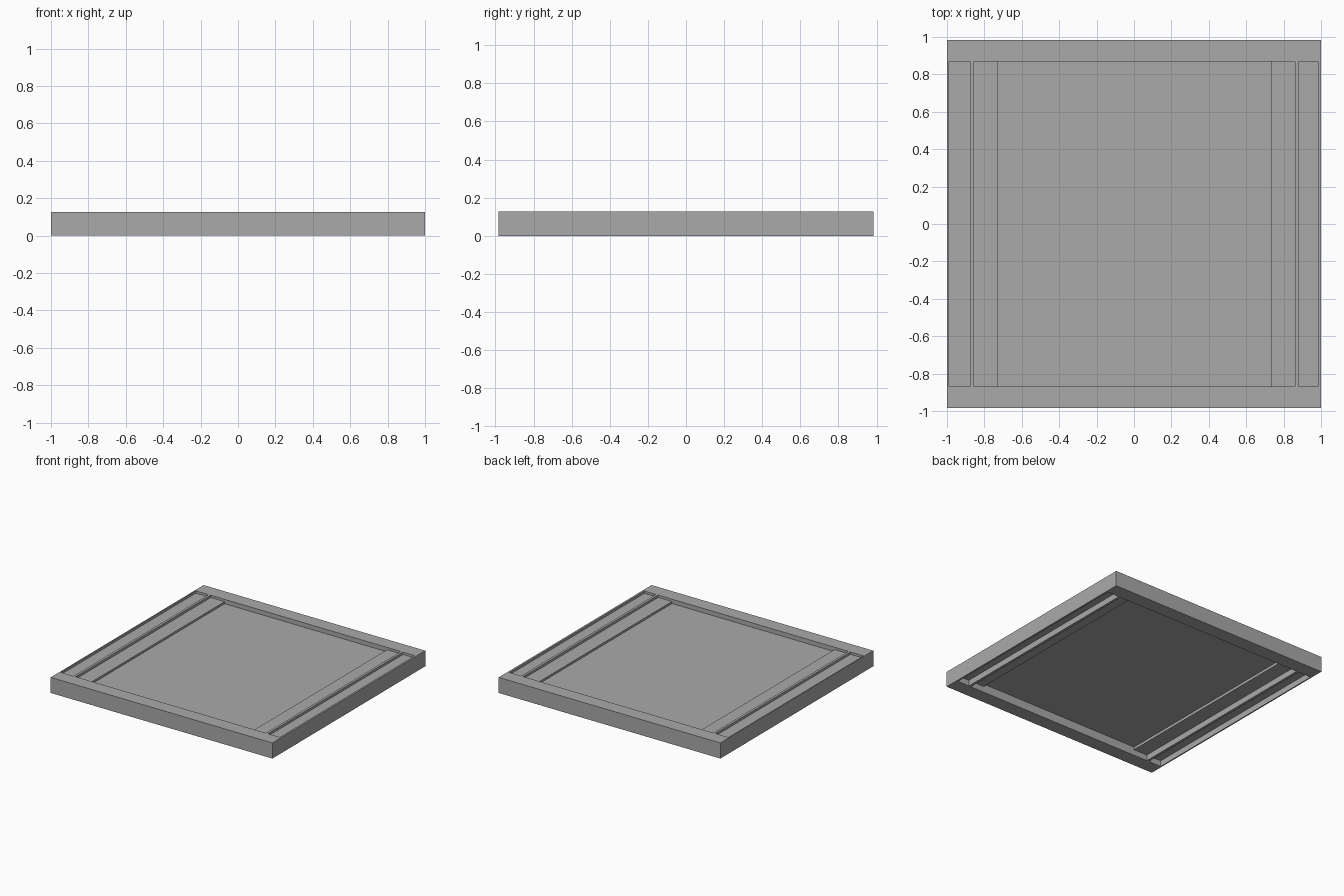
import bpy

if "Cube" in bpy.data.objects:
    bpy.data.objects.remove(bpy.data.objects["Cube"])

grey = bpy.data.materials.new("plain grey")
grey.diffuse_color = (0.40, 0.40, 0.40, 1.0)
grey.use_nodes = True
grey.node_tree.nodes["Principled BSDF"].inputs["Base Color"].default_value = grey.diffuse_color

HALF_Y = 0.985    # outer half depth
OPEN_Y = 0.87     # half depth of the openings
HEIGHT = 0.127


def box(name, x0, x1, y0, y1, z0, z1):
    """Flat-sided block between two corners."""
    xs, ys, zs = (x0, x1), (y0, y1), (z0, z1)
    verts = [(x, y, z) for z in zs for y in ys for x in xs]
    faces = [(0, 2, 3, 1), (4, 5, 7, 6), (0, 1, 5, 4),
             (2, 6, 7, 3), (0, 4, 6, 2), (1, 3, 7, 5)]
    mesh = bpy.data.meshes.new(name)
    mesh.from_pydata(verts, [], faces)
    mesh.materials.append(grey)
    obj = bpy.data.objects.new(name, mesh)
    bpy.context.collection.objects.link(obj)
    return obj


# One-piece frame pierced by three openings, built as a grid of columns
xs = [-1, -0.99, -0.875, -0.855, 0.86, 0.88, 0.985, 1]
ys = [-HALF_Y, -OPEN_Y, OPEN_Y, HALF_Y]
solid = {(i, j) for i in range(7) for j in range(3) if j != 1 or i % 2 == 0}
# columns 1, 3 and 5 of the middle row stay open
verts = [(x, y, z) for z in (0, HEIGHT) for y in ys for x in xs]


def vid(i, j, k):
    return k * len(xs) * len(ys) + j * len(xs) + i


faces = []
for i, j in sorted(solid):
    ring = [(i, j), (i + 1, j), (i + 1, j + 1), (i, j + 1)]
    faces.append([vid(a, b, 1) for a, b in ring])
    faces.append([vid(a, b, 0) for a, b in reversed(ring)])
    # walls only where the neighbouring cell is empty
    for n, (di, dj) in enumerate([(0, -1), (1, 0), (0, 1), (-1, 0)]):
        if (i + di, j + dj) not in solid:
            a, b = ring[n], ring[(n + 1) % 4]
            faces.append([vid(*a, 0), vid(*b, 0), vid(*b, 1), vid(*a, 1)])
mesh = bpy.data.meshes.new("frame")
mesh.from_pydata(verts, [], faces)
mesh.materials.append(grey)
bpy.context.collection.objects.link(bpy.data.objects.new("frame", mesh))

# Recessed boards in the side openings and beside the panel
for name, x0, x1 in [("left_outer_board", -0.99, -0.875),
                     ("left_inner_board", -0.855, -0.73),
                     ("right_inner_board", 0.735, 0.86),
                     ("right_outer_board", 0.88, 0.985)]:
    box(name, x0, x1, -OPEN_Y, OPEN_Y, 0.048, 0.108)

# Thin centre panel
box("centre_panel", -0.73, 0.735, -OPEN_Y, OPEN_Y, 0.07, 0.091)
